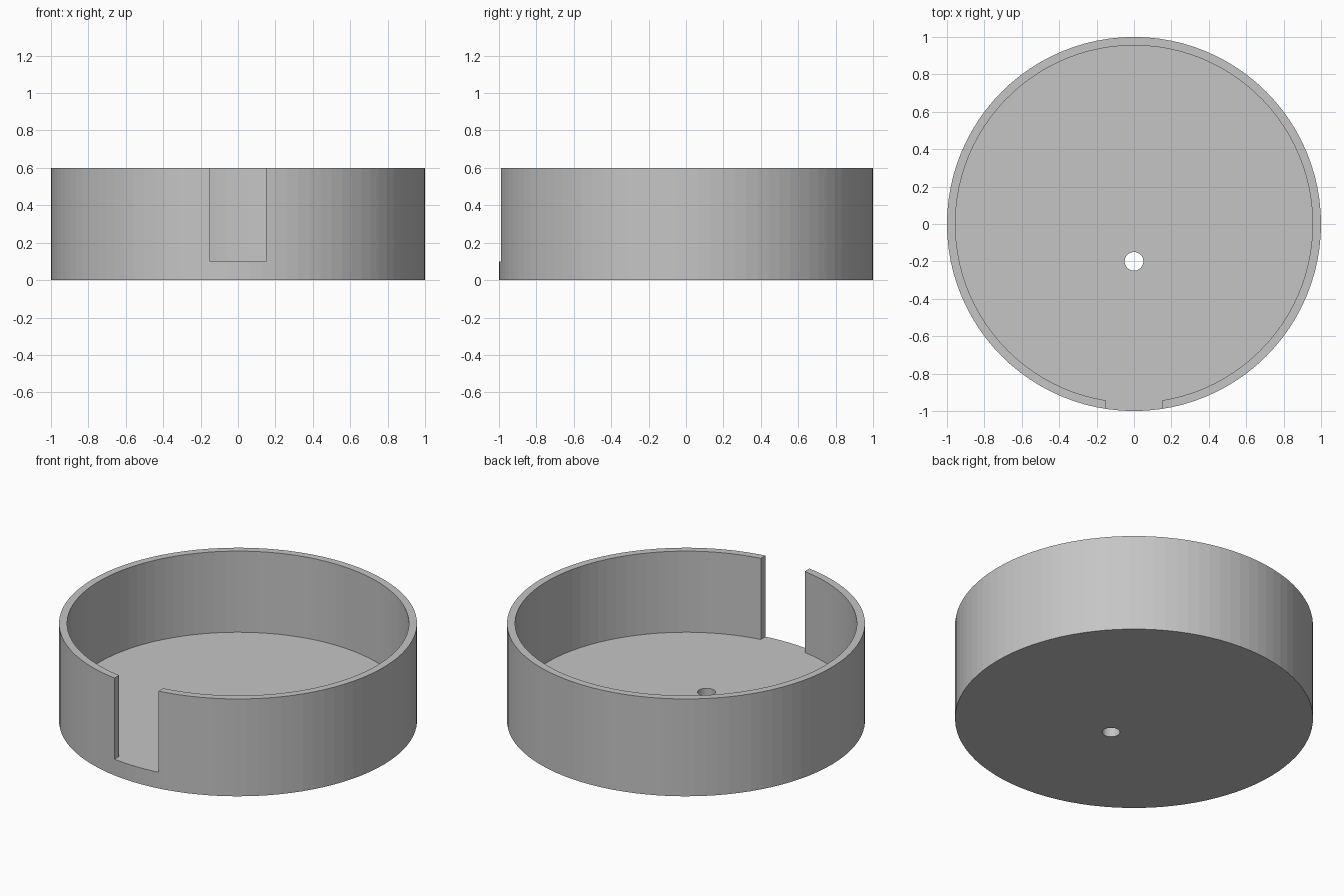
import bpy, bmesh, math

if "Cube" in bpy.data.objects:
    bpy.data.objects.remove(bpy.data.objects["Cube"])

OUTER_R, INNER_R, HEIGHT, FLOOR = 1.0, 0.955, 0.6, 0.1
SLOT_HALF, HOLE_R, HOLE_Y = 0.15, 0.05, -0.2
SEGMENTS = 96

grey = bpy.data.materials.new("plain grey")
grey.diffuse_color = (0.56, 0.56, 0.56, 1)
grey.use_nodes = True
grey.node_tree.nodes["Principled BSDF"].inputs["Base Color"].default_value = grey.diffuse_color


def arc(radius, start, end, count, cy=0.0):
    """Points along an arc, both ends included."""
    return [(radius * math.cos(start + (end - start) * i / count),
             cy + radius * math.sin(start + (end - start) * i / count))
            for i in range(count + 1)]


def prism(name, outline, z0, z1):
    """Solid made by extruding a flat outline upward."""
    bm = bmesh.new()
    face = bm.faces.new([bm.verts.new((x, y, z0)) for x, y in outline])
    top = bmesh.ops.extrude_face_region(bm, geom=[face])["geom"]
    verts = [v for v in top if isinstance(v, bmesh.types.BMVert)]
    bmesh.ops.translate(bm, verts=verts, vec=(0, 0, z1 - z0))
    bmesh.ops.recalc_face_normals(bm, faces=bm.faces)
    mesh = bpy.data.meshes.new(name)
    bm.to_mesh(mesh)
    bm.free()
    mesh.materials.append(grey)
    obj = bpy.data.objects.new(name, mesh)
    bpy.context.collection.objects.link(obj)
    return obj


# Round dish blank
dish = prism("dish", arc(OUTER_R, 0, math.tau, SEGMENTS)[:-1], 0, HEIGHT)

# Keyhole cutter: round cavity plus the slot through the front wall
half = math.asin(SLOT_HALF / INNER_R)
cavity = arc(INNER_R, -math.pi / 2 + half, 1.5 * math.pi - half, SEGMENTS)
cavity += [(-SLOT_HALF, -1.2), (SLOT_HALF, -1.2)]
cutters = [prism("cavity_cutter", cavity, FLOOR, HEIGHT + 0.2)]

# Small drain hole cutter
hole = arc(HOLE_R, 0, math.tau, 32, HOLE_Y)[:-1]
cutters.append(prism("hole_cutter", hole, -0.1, FLOOR + 0.1))

# Cut the cavity, slot and hole, then drop the cutters
bpy.context.view_layer.objects.active = dish
dish.select_set(True)
for cutter in cutters:
    cutter.hide_render = True
    mod = dish.modifiers.new(cutter.name, 'BOOLEAN')
    mod.operation = 'DIFFERENCE'
    mod.solver = 'EXACT'
    mod.object = cutter
    bpy.ops.object.modifier_apply(modifier=mod.name)
    bpy.data.objects.remove(cutter)
